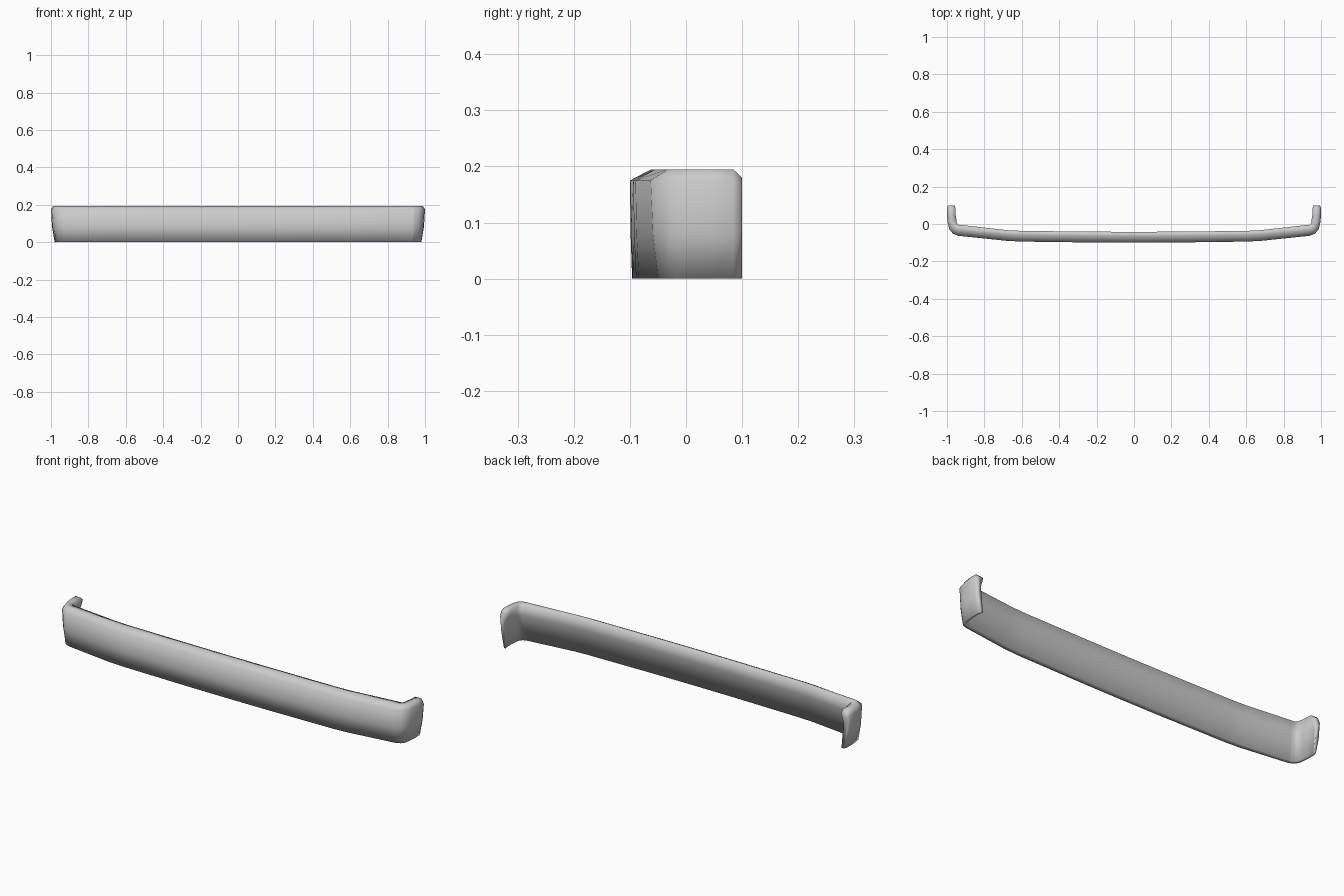
import bpy
import bmesh
import math
from mathutils import Vector

cube = bpy.data.objects.get("Cube")
if cube:
    bpy.data.objects.remove(cube, do_unlink=True)

paint = bpy.data.materials.new("light_grey")
paint.use_nodes = True
grey = (0.6, 0.6, 0.6, 1.0)
paint.diffuse_color = grey
paint.node_tree.nodes["Principled BSDF"].inputs["Base Color"].default_value = grey


def ring(x, y, inward, tuck, chamfer, lip, waist, foot, drop=0.0):
    """Closed section: outer wall, chamfer, top, and a back tapering to the foot."""
    profile = [
        (tuck + foot, 0.0),
        (tuck, 0.0),
        (tuck * 0.3, 0.08),
        (0.0, 0.175 - drop),
        (chamfer, 0.195 - drop),
        (lip, 0.193 - drop),
        (waist, 0.13),
    ]
    d = Vector(inward).normalized()
    return [Vector((x + d.x * o, y + d.y * o, z)) for o, z in profile]


def mirrored(rings):
    return [[Vector((-p.x, p.y, p.z)) for p in r] for r in reversed(rings)]


def shell(name, rings, capped=None):
    """Skin neighbouring sections; optionally close one end."""
    bm = bmesh.new()
    rows = [[bm.verts.new(p) for p in r] for r in rings]
    count = len(rows[0])
    for a, b in zip(rows, rows[1:]):
        for j in range(count):
            k = (j + 1) % count
            bm.faces.new((a[j], b[j], b[k], a[k]))
    if capped is not None:
        bm.faces.new(rows[capped])
    bmesh.ops.recalc_face_normals(bm, faces=bm.faces)
    mesh = bpy.data.meshes.new(name)
    bm.to_mesh(mesh)
    bm.free()
    mesh.materials.append(paint)
    obj = bpy.data.objects.new(name, mesh)
    bpy.context.collection.objects.link(obj)
    bpy.ops.object.select_all(action="DESELECT")
    obj.select_set(True)
    bpy.context.view_layer.objects.active = obj
    bpy.ops.object.shade_smooth_by_angle(angle=math.radians(120))


# Section shared by the bar end and the start of each corner
crease = ring(0.94, -0.063, (-0.3, 1), 0.014, 0.03, 0.060, 0.046, 0.022)

# Long front bar, swept back towards its ends
half_bar = [
    ring(0.22, -0.099, (0, 1), 0.004, 0.038, 0.058, 0.046, 0.026),
    ring(0.60, -0.094, (0, 1), 0.005, 0.037, 0.057, 0.045, 0.026),
    ring(0.68, -0.090, (-0.08, 1), 0.006, 0.036, 0.057, 0.045, 0.025),
    crease,
]
middle = ring(0, -0.1, (0, 1), 0.004, 0.038, 0.058, 0.046, 0.026)
shell("bumper_bar", mirrored(half_bar) + [middle] + half_bar)

# Wrap-around corners ending in short side wings
corner = [
    crease,
    ring(0.967, -0.052, (-0.6, 1), 0.015, 0.025, 0.056, 0.040, 0.020),
    ring(0.987, -0.030, (-1, 0.8), 0.018, 0.018, 0.052, 0.034, 0.016),
    ring(0.996, 0.005, (-1, 0.25), 0.019, 0.013, 0.049, 0.030, 0.014),
    ring(1.0, 0.045, (-1, 0), 0.020, 0.012, 0.047, 0.028, 0.013),
    ring(1.0, 0.084, (-1, 0), 0.021, 0.012, 0.045, 0.026, 0.012),
    ring(0.994, 0.1, (-1, 0), 0.022, 0.010, 0.036, 0.022, 0.012, 0.015),
]
shell("left_corner", corner, capped=-1)
shell("right_corner", mirrored(corner), capped=0)
